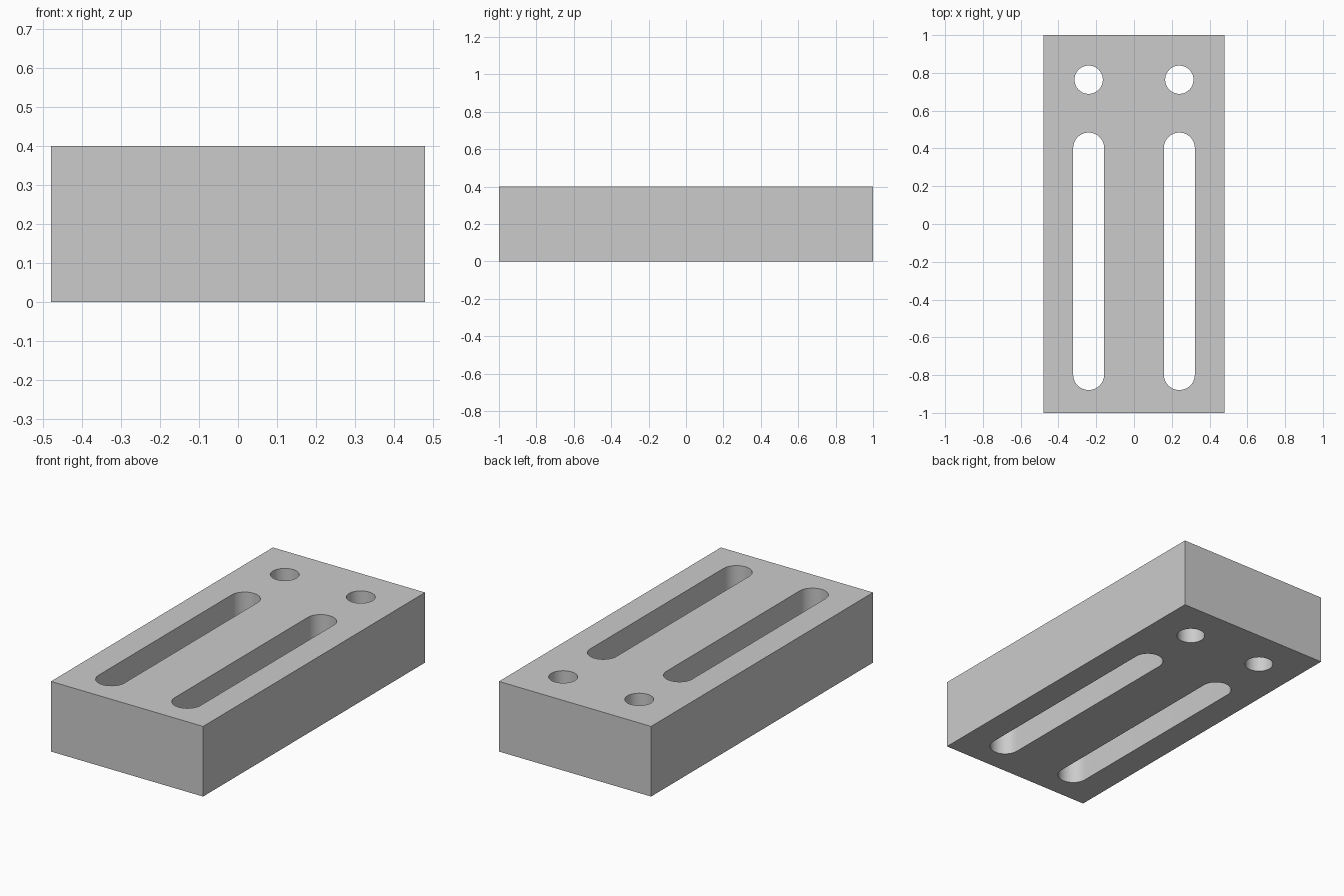
import bpy
import bmesh
import math

cube = bpy.data.objects.get("Cube")
if cube:
    bpy.data.objects.remove(cube, do_unlink=True)

WIDTH, LENGTH, HEIGHT = 0.96, 2.0, 0.4
COLUMN_X = 0.24
ARC_STEPS = 24

grey = bpy.data.materials.new("machined grey")
grey.use_nodes = True
colour = (0.6, 0.6, 0.6, 1.0)
grey.diffuse_color = colour
grey.node_tree.nodes["Principled BSDF"].inputs["Base Color"].default_value = colour


def make_object(name, bm):
    bmesh.ops.recalc_face_normals(bm, faces=bm.faces)
    mesh = bpy.data.meshes.new(name)
    bm.to_mesh(mesh)
    bm.free()
    mesh.materials.append(grey)
    obj = bpy.data.objects.new(name, mesh)
    bpy.context.collection.objects.link(obj)
    return obj


def add_prism(bm, outline, bottom, top):
    """Extrude a closed outline between two heights."""
    base = bm.faces.new([bm.verts.new((x, y, bottom)) for x, y in outline])
    result = bmesh.ops.extrude_face_region(bm, geom=[base])
    verts = [v for v in result["geom"] if isinstance(v, bmesh.types.BMVert)]
    bmesh.ops.translate(bm, verts=verts, vec=(0, 0, top - bottom))


def slot_outline(x, y_low, y_high, radius):
    """Two half circles joined by straight sides."""
    points = []
    for centre, start in ((y_high, 0), (y_low, math.pi)):
        for i in range(ARC_STEPS + 1):
            a = start + math.pi * i / ARC_STEPS
            points.append((x + radius * math.cos(a), centre + radius * math.sin(a)))
    return points


def circle_outline(x, y, radius):
    steps = 2 * ARC_STEPS
    angles = [2 * math.pi * i / steps for i in range(steps)]
    return [(x + radius * math.cos(a), y + radius * math.sin(a)) for a in angles]


# Solid block
bm = bmesh.new()
w, l = WIDTH / 2, LENGTH / 2
add_prism(bm, [(-w, -l), (w, -l), (w, l), (-w, l)], 0, HEIGHT)
block = make_object("slotted_block", bm)

# Through slots and round holes, one of each per column
bm = bmesh.new()
for side in (-1, 1):
    x = side * COLUMN_X
    add_prism(bm, slot_outline(x, -0.797, 0.402, 0.082), -0.1, HEIGHT + 0.1)
    add_prism(bm, circle_outline(x, 0.764, 0.075), -0.1, HEIGHT + 0.1)
cutter = make_object("opening_cutter", bm)
cutter.hide_render = True

# Cut the openings, then drop the cutter
cut = block.modifiers.new("openings", "BOOLEAN")
cut.operation = "DIFFERENCE"
cut.solver = "EXACT"
cut.object = cutter
bpy.ops.object.select_all(action="DESELECT")
block.select_set(True)
bpy.context.view_layer.objects.active = block
bpy.ops.object.modifier_apply(modifier=cut.name)
bpy.data.objects.remove(cutter, do_unlink=True)

# Round walls smooth, rims and corners sharp
bpy.ops.object.shade_smooth_by_angle(angle=math.radians(30))
